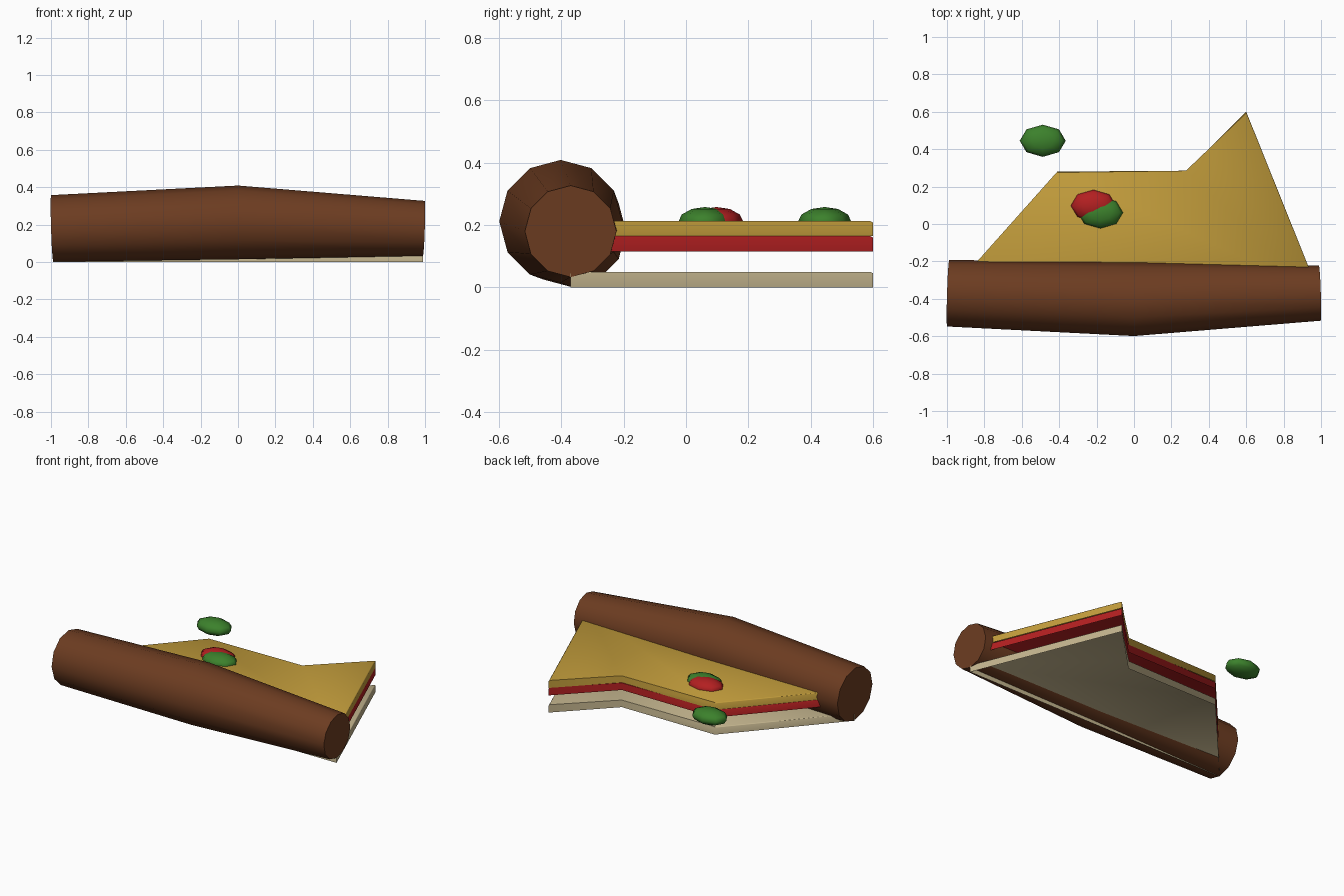
import bpy, bmesh, math
from mathutils import Vector, Matrix

if "Cube" in bpy.data.objects:
    bpy.data.objects.remove(bpy.data.objects["Cube"])


def material(name, rgb):
    m = bpy.data.materials.new(name)
    m.diffuse_color = (*rgb, 1)
    m.use_nodes = True
    m.node_tree.nodes["Principled BSDF"].inputs["Base Color"].default_value = m.diffuse_color
    return m


BROWN = material("crust_brown", (0.15, 0.045, 0.015))
YELLOW = material("cheese_yellow", (0.55, 0.34, 0.045))
RED = material("tomato_red", (0.45, 0.014, 0.015))
CREAM = material("dough_cream", (0.55, 0.46, 0.27))
GREEN = material("pepper_green", (0.045, 0.22, 0.025))


def finish(name, bm, mat, smooth, recalc=True):
    if recalc:
        bmesh.ops.recalc_face_normals(bm, faces=bm.faces)
    me = bpy.data.meshes.new(name)
    bm.to_mesh(me)
    bm.free()
    me.materials.append(mat)
    ob = bpy.data.objects.new(name, me)
    bpy.context.collection.objects.link(ob)
    bpy.ops.object.select_all(action='DESELECT')
    ob.select_set(True)
    bpy.context.view_layer.objects.active = ob
    bpy.ops.object.shade_smooth_by_angle(angle=math.radians(smooth))
    return ob


# Flat slice layers sharing one bitten outline: a top and walls, open underneath
OUTLINE = [(-0.99, -0.37), (0.99, -0.37), (0.6, 0.6), (0.28, 0.28), (-0.41, 0.28)]


def layer(name, z0, z1, mat):
    bm = bmesh.new()
    low = [bm.verts.new((x, y, z0)) for x, y in OUTLINE]
    top = [bm.verts.new((x, y, z1)) for x, y in OUTLINE]
    n = len(OUTLINE)
    for i in range(n):
        j = (i + 1) % n
        bm.faces.new((low[i], low[j], top[j], top[i]))
    bm.faces.new(top)
    rim = [e for e in bm.edges if all(v.co.z > z1 - 0.001 for v in e.verts)]
    bmesh.ops.bevel(bm, geom=rim, offset=0.005, segments=1, affect='EDGES')
    finish(name, bm, mat, 60, recalc=False)


layer("dough_base", 0.0, 0.05, CREAM)
layer("tomato_sauce", 0.115, 0.165, RED)
layer("cheese", 0.165, 0.213, YELLOW)

# Crust: twelve-sided tube swelling in the middle, rings square to the path
SIDES = 12
PATH = [(-0.994, -0.37, 0.18, 0.178), (0, -0.402, 0.212, 0.197), (0.994, -0.37, 0.18, 0.147)]
pts = [Vector(p[:3]) for p in PATH]
dirs = [pts[1] - pts[0], pts[2] - pts[0], pts[2] - pts[1]]
bm = bmesh.new()
rings = []
for c, d, p in zip(pts, dirs, PATH):
    turn = Vector((1, 0, 0)).rotation_difference(d)
    ring = []
    for i in range(SIDES):
        a = math.tau * i / SIDES
        ring.append(bm.verts.new(c + turn @ Vector((0, math.cos(a), math.sin(a))) * p[3]))
    rings.append(ring)
for r, s in zip(rings, rings[1:]):
    for i in range(SIDES):
        j = (i + 1) % SIDES
        bm.faces.new((r[i], r[j], s[j], s[i]))
bm.faces.new(rings[0])
bm.faces.new(rings[-1])
finish("crust", bm, BROWN, 50)

# Toppings: flattened low-poly balls
for name, x, y, mat in (("pepper_back", -0.488, 0.445, GREEN),
                        ("pepper_front", -0.18, 0.061, GREEN),
                        ("tomato_piece", -0.217, 0.098, RED)):
    bm = bmesh.new()
    bmesh.ops.create_uvsphere(bm, u_segments=8, v_segments=6, radius=1,
                              matrix=Matrix.Translation((x, y, 0.21))
                              @ Matrix.Diagonal((0.123, 0.086, 0.048, 1)))
    finish(name, bm, mat, 80)
